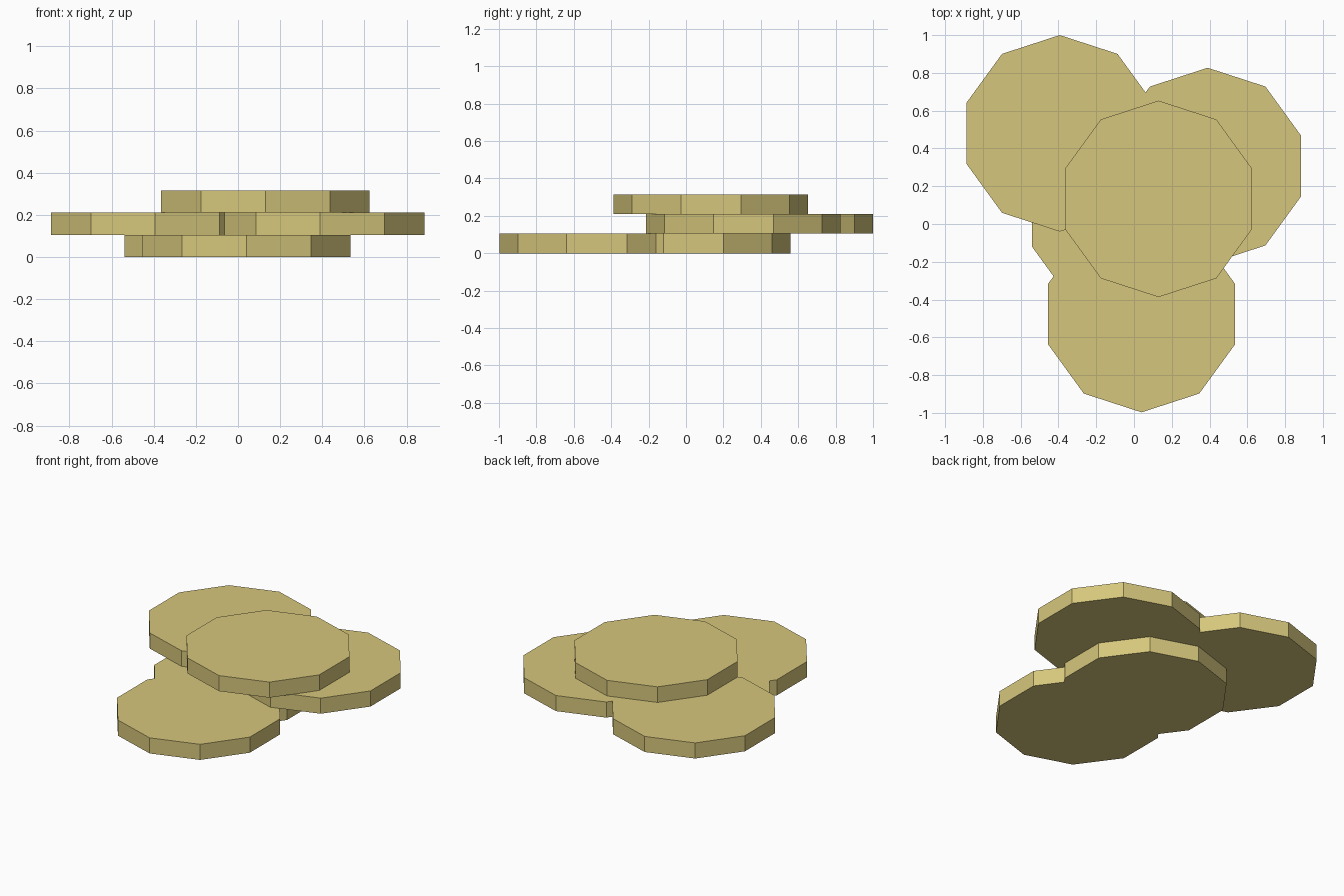
import bpy
import math

if "Cube" in bpy.data.objects:
    bpy.data.objects.remove(bpy.data.objects["Cube"])

RADIUS = 0.52
THICK = 0.105

# One flat colour for every disc
gold = bpy.data.materials.new("pale gold")
gold.diffuse_color = (0.67, 0.565, 0.20, 1.0)
gold.use_nodes = True
gold.node_tree.nodes["Principled BSDF"].inputs["Base Color"].default_value = gold.diffuse_color


def disc(name, x, y, layer):
    """Ten-sided flat disc with a corner pointing to +y, resting on its layer."""
    bpy.ops.mesh.primitive_cylinder_add(
        vertices=10, radius=RADIUS, depth=THICK, end_fill_type='NGON',
        location=(x, y, THICK * (layer + 0.5)))
    ob = bpy.context.object
    ob.name = name
    ob.data.materials.append(gold)


# Bottom layer
disc("bottom_front_coin", 0.04, -0.477, 0)
disc("bottom_back_coin", -0.045, 0.04, 0)

# Middle layer
disc("middle_left_coin", -0.393, 0.48, 1)
disc("middle_right_coin", 0.39, 0.307, 1)

# Top layer
disc("top_coin", 0.13, 0.133, 2)
